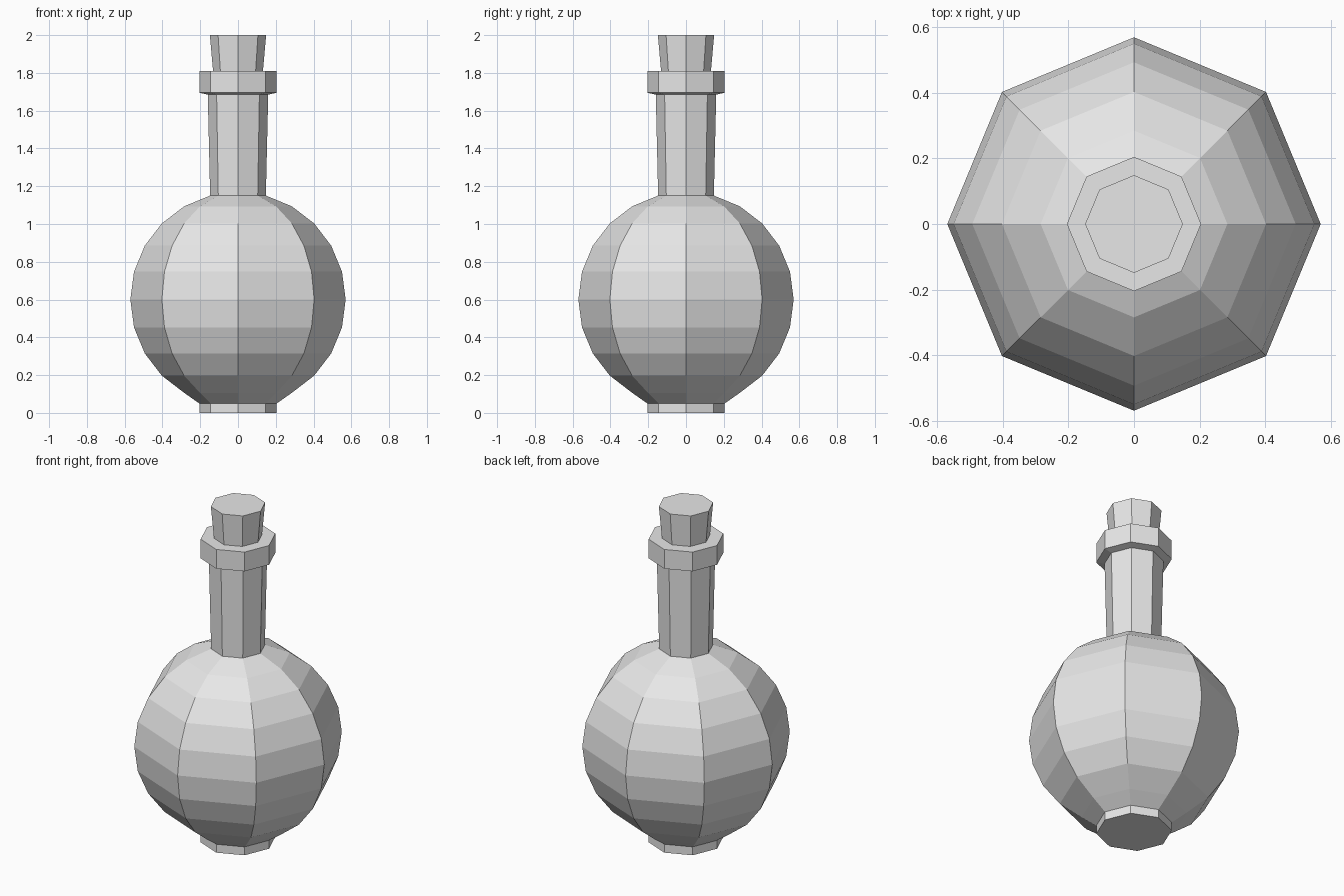
import bpy, bmesh
from math import sin, cos, pi, radians

SIDES = 8

cube = bpy.data.objects.get("Cube")
if cube:
    bpy.data.objects.remove(cube, do_unlink=True)

grey = bpy.data.materials.new("plain_grey")
grey.use_nodes = True
grey.diffuse_color = (0.8, 0.8, 0.8, 1)
grey.node_tree.nodes["Principled BSDF"].inputs["Base Color"].default_value = (0.8, 0.8, 0.8, 1)


def turned(name, profile):
    """Spin (radius, height) points into a closed eight-sided solid."""
    bm = bmesh.new()
    rings = [[bm.verts.new((r * cos(2 * pi * i / SIDES), r * sin(2 * pi * i / SIDES), z))
              for i in range(SIDES)] for r, z in profile]
    for low, high in zip(rings, rings[1:]):
        for i in range(SIDES):
            j = (i + 1) % SIDES
            bm.faces.new((low[i], low[j], high[j], high[i]))
    bm.faces.new(rings[0][::-1])
    bm.faces.new(rings[-1])
    mesh = bpy.data.meshes.new(name)
    bm.to_mesh(mesh)
    bm.free()
    mesh.materials.append(grey)
    obj = bpy.data.objects.new(name, mesh)
    bpy.context.collection.objects.link(obj)
    return obj


# Round belly, in arc steps of 15 degrees, running down into the foot
RADIUS, CENTRE = 0.57, 0.6
arc = [(RADIUS * cos(radians(a)), CENTRE + RADIUS * sin(radians(a)))
       for a in range(-60, 76, 15)]

# Glass: foot, belly, flared neck and lip collar in one outline
turned("flask", [(0.205, 0), (0.205, 0.05)] + arc
       + [(0.16, 1.685), (0.205, 1.695), (0.205, 1.81)])

# Tapered stopper
turned("stopper", [(0.13, 1.79), (0.132, 1.81), (0.149, 2.0)])
